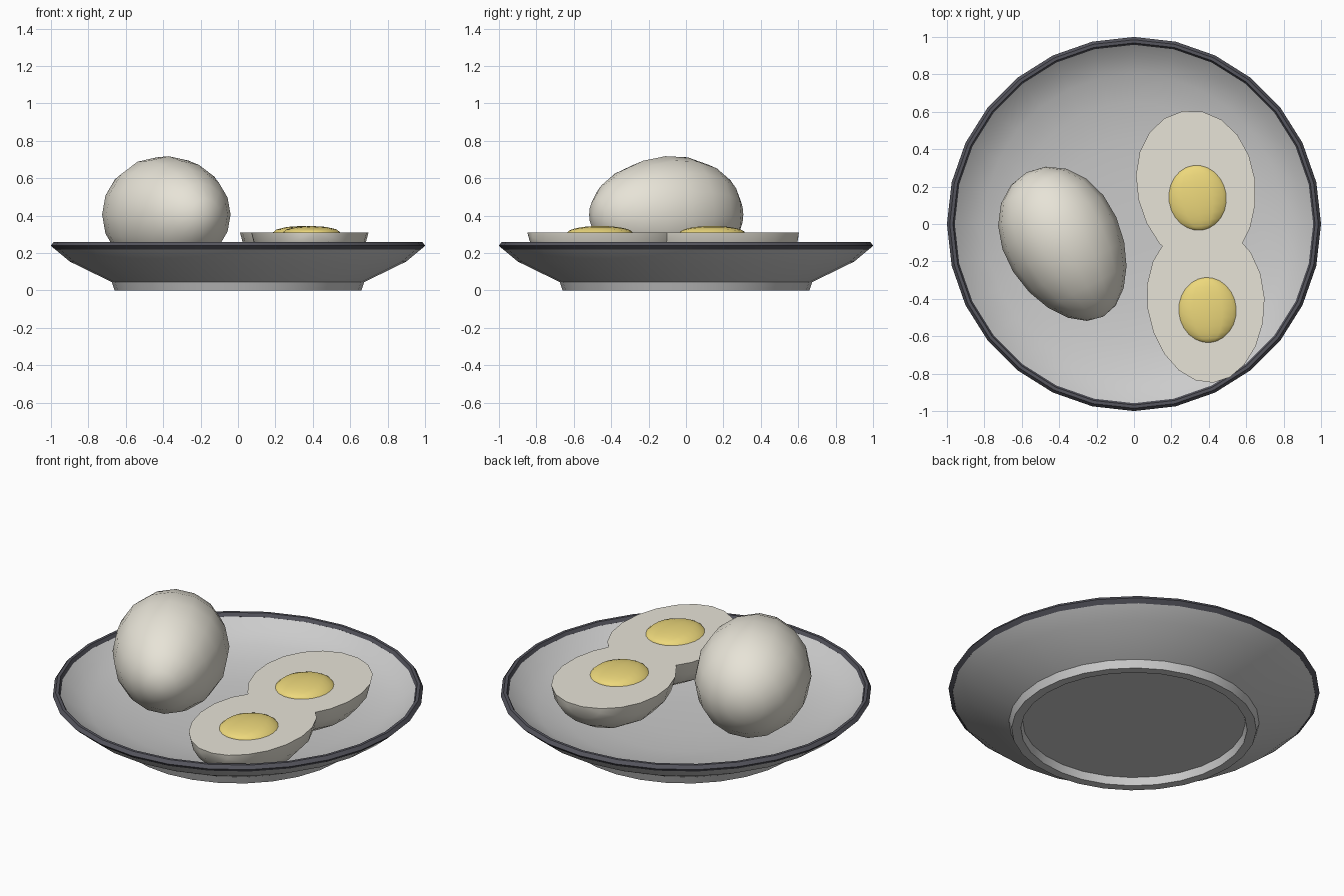
import bpy, bmesh
from math import sin, cos, pi, radians, sqrt
from mathutils import Matrix

if "Cube" in bpy.data.objects:
    bpy.data.objects.remove(bpy.data.objects["Cube"])


def material(name, rgb):
    m = bpy.data.materials.new(name)
    m.diffuse_color = (*rgb, 1)
    m.use_nodes = True
    m.node_tree.nodes["Principled BSDF"].inputs["Base Color"].default_value = m.diffuse_color
    return m


WHITE = material("egg_white", (0.80, 0.77, 0.68))
YOLK = material("egg_yolk", (0.85, 0.69, 0.20))
DARK = material("dark_rim", (0.09, 0.09, 0.11))


def finish(name, bm, mat=None, angle=35):
    bmesh.ops.recalc_face_normals(bm, faces=bm.faces)
    me = bpy.data.meshes.new(name)
    bm.to_mesh(me)
    bm.free()
    ob = bpy.data.objects.new(name, me)
    bpy.context.collection.objects.link(ob)
    if mat:
        me.materials.append(mat)
    bpy.ops.object.select_all(action='DESELECT')
    ob.select_set(True)
    bpy.context.view_layer.objects.active = ob
    bpy.ops.object.shade_smooth_by_angle(angle=radians(angle))
    return ob


def lathe(name, profile, mat=None, closed=False, sides=28):
    bm = bmesh.new()
    rings = []
    for r, z in profile:
        if r == 0:
            rings.append([bm.verts.new((0, 0, z))] * sides)
        else:
            rings.append([bm.verts.new((r * cos(2 * pi * i / sides),
                                        r * sin(2 * pi * i / sides), z))
                          for i in range(sides)])
    pairs = list(zip(rings, rings[1:]))
    if closed:
        pairs.append((rings[-1], rings[0]))
    for a, b in pairs:
        for i in range(sides):
            j = (i + 1) % sides
            quad = [a[i], a[j], b[j], b[i]]
            bm.faces.new(list(dict.fromkeys(quad)))
    return finish(name, bm, mat, 25)


def egg(name, loc, size, turn, taper=0.0, half=False, mat=WHITE, seg=16, rings=10):
    # long axis along y, blunt end at +y
    bm = bmesh.new()
    bmesh.ops.create_uvsphere(bm, u_segments=seg, v_segments=rings, radius=1)
    bm.transform(Matrix.Rotation(radians(-90), 4, 'X'))
    for v in bm.verts:
        k = 1 + taper * v.co.y
        v.co.x *= k * size[0]
        v.co.z *= k * size[2]
        v.co.y *= size[1]
    if half:
        bmesh.ops.bisect_plane(bm, geom=bm.verts[:] + bm.edges[:] + bm.faces[:],
                               dist=1e-4, plane_co=(0, 0, 0), plane_no=(0, 0, 1),
                               clear_outer=True)
        bmesh.ops.holes_fill(bm, edges=[e for e in bm.edges if e.is_boundary])
    bm.transform(Matrix.Translation(loc) @ Matrix.Rotation(radians(turn), 4, 'Z'))
    return finish(name, bm, mat, 40)


# Plate: recessed underside, foot ring, flared wall and shallow bowl
lathe("plate", [(0, 0.045), (0.60, 0.045), (0.61, 0), (0.66, 0), (0.675, 0.045),
                (0.90, 0.155), (0.98, 0.222), (0.965, 0.245), (0.90, 0.192),
                (0.80, 0.148), (0.65, 0.112), (0.45, 0.09), (0.22, 0.082), (0, 0.08)])

# Dark band around the rim
lathe("plate_rim", [(0.978, 0.219), (1.0, 0.24), (0.985, 0.26), (0.968, 0.26),
                    (0.958, 0.24)], DARK, closed=True)

# Whole egg lying on its side
egg("whole_egg", (-0.37, -0.11, 0.406), (0.312, 0.437, 0.312), 28, 0.10)

# Two egg halves, cut face up, each with a domed yolk
egg("egg_half_back", (0.335, 0.185, 0.31), (0.316, 0.425, 0.235), 10, 0.06, True)
egg("egg_half_front", (0.385, -0.425, 0.31), (0.314, 0.425, 0.235), 5, 0.06, True)
egg("yolk_back", (0.34, 0.14, 0.308), (0.156, 0.175, 0.037), 8, mat=YOLK, seg=12, rings=12)
egg("yolk_front", (0.393, -0.46, 0.308), (0.156, 0.175, 0.037), 4, mat=YOLK, seg=12, rings=12)
